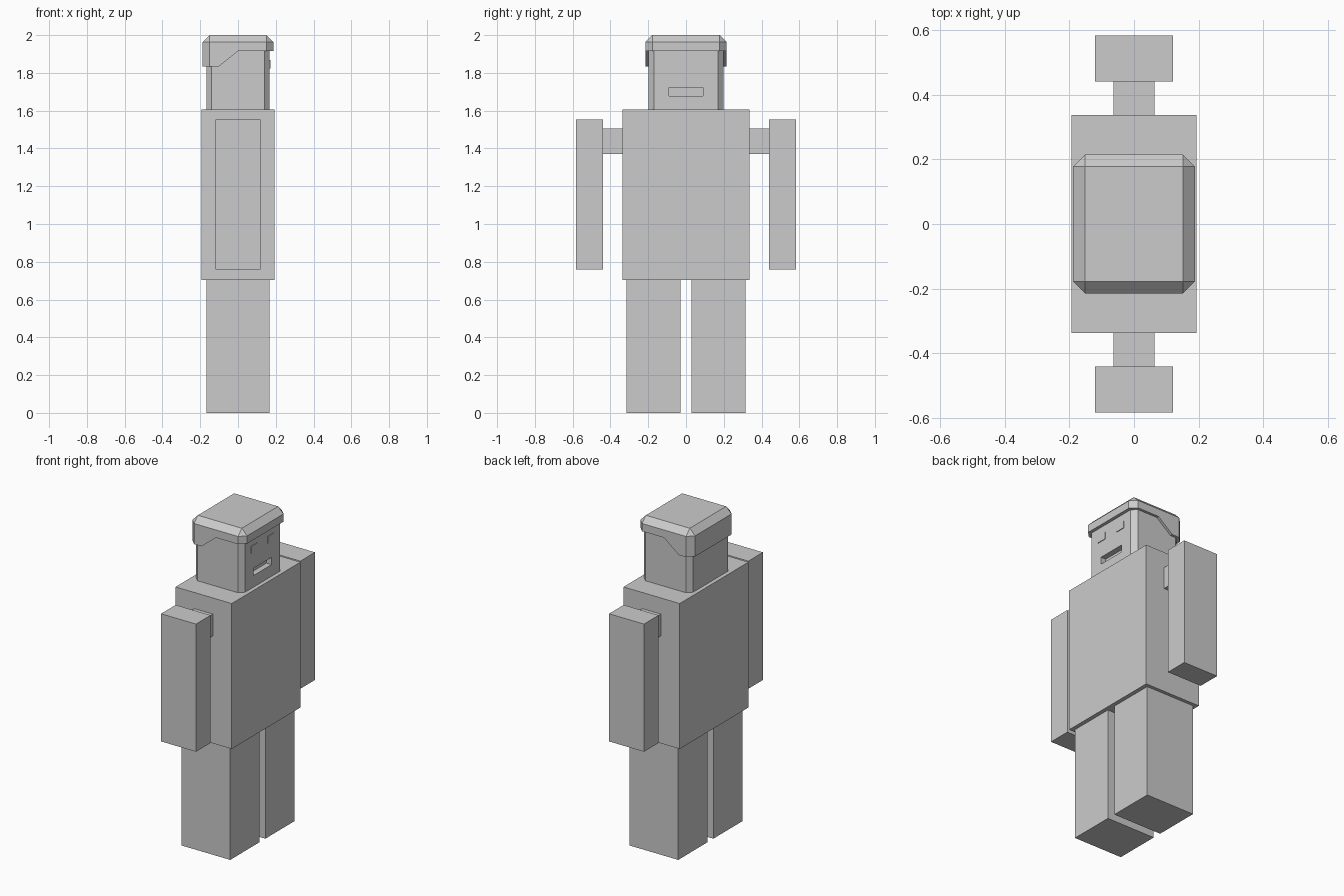
import bpy, bmesh

if "Cube" in bpy.data.objects:
    bpy.data.objects.remove(bpy.data.objects["Cube"])

skin = bpy.data.materials.new("plain grey")
skin.diffuse_color = (0.6, 0.6, 0.6, 1)
skin.use_nodes = True
skin.node_tree.nodes["Principled BSDF"].inputs["Base Color"].default_value = skin.diffuse_color


def prism(name, profile, y0, y1, bevel=0, bevel_top=False):
    """Extrude an XZ profile along y, optionally chamfering upright corners and top rim."""
    bm = bmesh.new()
    base = bm.faces.new([bm.verts.new((x, y0, z)) for x, z in profile])
    new = bmesh.ops.extrude_face_region(bm, geom=[base])["geom"]
    bmesh.ops.translate(bm, vec=(0, y1 - y0, 0),
                        verts=[v for v in new if isinstance(v, bmesh.types.BMVert)])
    bmesh.ops.recalc_face_normals(bm, faces=bm.faces)
    if bevel:
        top = max(v.co.z for v in bm.verts)
        edges = []
        for e in bm.edges:
            a, b = e.verts[0].co, e.verts[1].co
            upright = abs(a.x - b.x) < 1e-5 and abs(a.y - b.y) < 1e-5
            rim = min(a.z, b.z) > top - 1e-5
            if upright or (bevel_top and rim):
                edges.append(e)
        bmesh.ops.bevel(bm, geom=edges, offset=bevel, segments=1,
                        affect='EDGES', profile=0.5)
    mesh = bpy.data.meshes.new(name)
    bm.to_mesh(mesh)
    bm.free()
    mesh.materials.append(skin)
    obj = bpy.data.objects.new(name, mesh)
    bpy.context.collection.objects.link(obj)
    return obj


def box(name, x0, x1, y0, y1, z0, z1, bevel=0):
    return prism(name, [(x0, z0), (x1, z0), (x1, z1), (x0, z1)], y0, y1, bevel)


# Torso
box("torso", -0.193, 0.193, -0.337, 0.337, 0.703, 1.605)

# Legs, arms, shoulders and eyes, one of each per side
for side, s in (("right", -1), ("left", 1)):
    def pair(part, x0, x1, near, far, z0, z1):
        y0, y1 = sorted((s * near, s * far))
        return box(f"{side}_{part}", x0, x1, y0, y1, z0, z1)

    pair("leg", -0.168, 0.168, 0.028, 0.316, 0, 0.703)
    pair("shoulder", -0.063, 0.063, 0.337, 0.44, 1.37, 1.505)
    pair("arm", -0.12, 0.12, 0.44, 0.583, 0.76, 1.552)
    pair("eye", 0.163, 0.172, 0.05, 0.113, 1.823, 1.868)

# Head with chamfered corners and a recessed mouth, facing +x
head = box("head", -0.168, 0.168, -0.199, 0.199, 1.605, 1.95, bevel=0.029)
cutter = box("mouth_cutter", 0.133, 0.25, -0.089, 0.089, 1.677, 1.722)
cutter.hide_render = True
cutter.display_type = 'WIRE'
cut = head.modifiers.new("mouth", 'BOOLEAN')
cut.operation = 'DIFFERENCE'
cut.solver = 'EXACT'
cut.object = cutter

# Hair cap, hanging lower at the back
prism("hair", [(-0.188, 1.835), (-0.1, 1.835), (0, 1.915), (0.188, 1.915),
               (0.188, 2.0), (-0.188, 2.0)], -0.215, 0.215, bevel=0.037, bevel_top=True)
